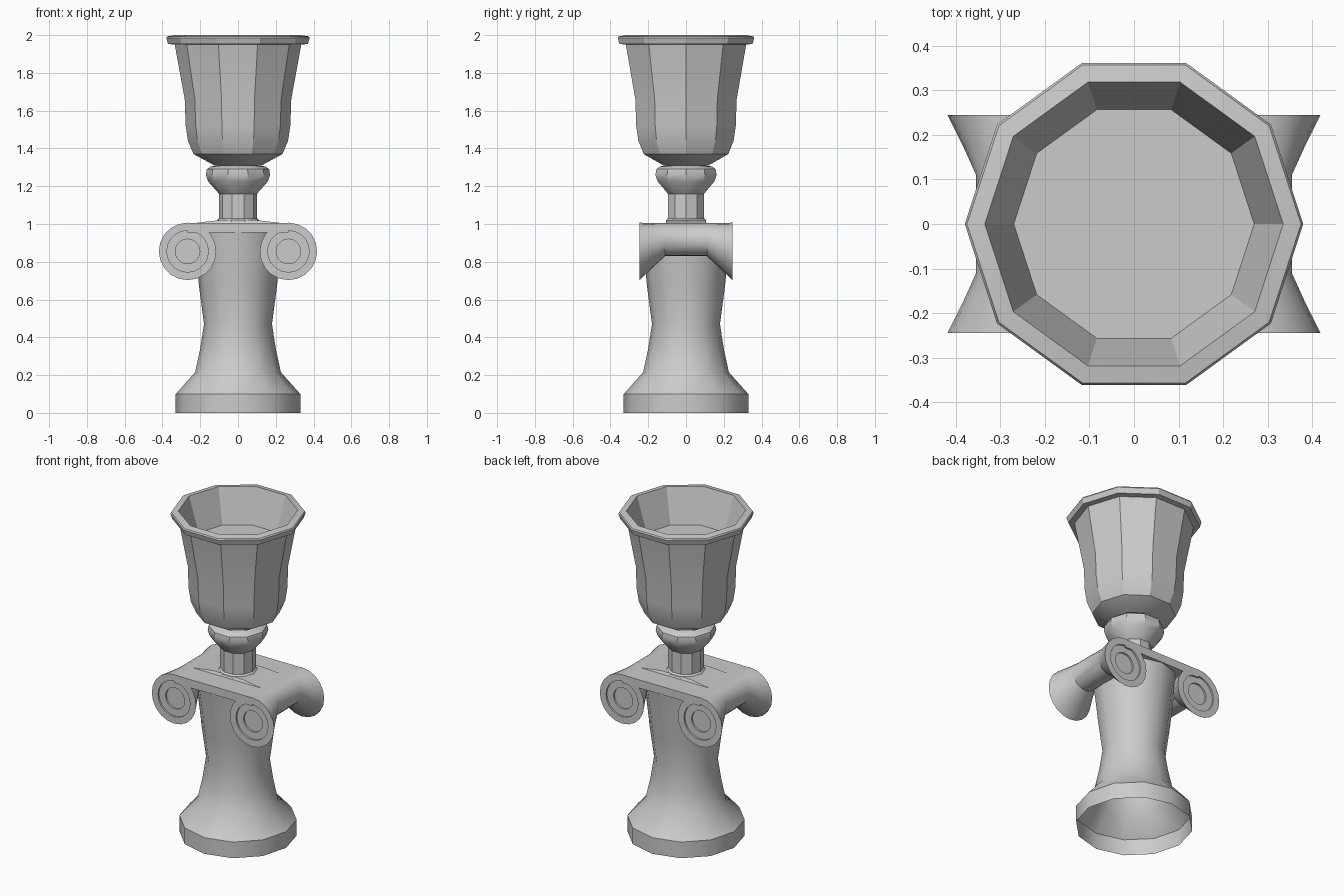
import bpy, bmesh
from math import cos, sin, pi, radians

if "Cube" in bpy.data.objects:
    bpy.data.objects.remove(bpy.data.objects["Cube"])


def finish(name, bm, angle=32):
    bmesh.ops.recalc_face_normals(bm, faces=bm.faces)
    me = bpy.data.meshes.new(name)
    bm.to_mesh(me)
    bm.free()
    ob = bpy.data.objects.new(name, me)
    bpy.context.collection.objects.link(ob)
    bpy.ops.object.select_all(action='DESELECT')
    ob.select_set(True)
    bpy.context.view_layer.objects.active = ob
    bpy.ops.object.shade_smooth_by_angle(angle=radians(angle))
    return ob


def loft(name, rings, cap_start=False, cap_end=False):
    """Skin a list of closed rings of points."""
    bm = bmesh.new()
    vs = [[bm.verts.new(p) for p in ring] for ring in rings]
    n = len(vs[0])
    for a, b in zip(vs, vs[1:]):
        for i in range(n):
            j = (i + 1) % n
            bm.faces.new((a[i], a[j], b[j], b[i]))
    if cap_start:
        bm.faces.new(vs[0])
    if cap_end:
        bm.faces.new(vs[-1])
    return finish(name, bm)


def lathe(name, profile, n, **caps):
    rings = [[(r * cos(2 * pi * i / n), r * sin(2 * pi * i / n), z)
              for i in range(n)] for r, z in profile]
    return loft(name, rings, **caps)


def rect(x, y, z):
    return [(-x, -y, z), (x, -y, z), (x, y, z), (-x, y, z)]


# Hollow column, open underneath
lathe("column", [(0.33, 0), (0.33, 0.10), (0.227, 0.215), (0.20, 0.34),
                 (0.18, 0.47), (0.205, 0.66), (0.22, 0.80), (0.242, 0.96)], 12)

# Scroll rolls: pinched in the middle, tops level, recessed rings on the ends
TOP, N = 1.005, 20
half = [(0.245, 0.15, 0.065, 0.235), (0.245, 0.15, 0.11, 0.235)]
for side, sx in (("left", -1), ("right", 1)):
    # y, tangent radius (sets the centre height), ring radius
    end = [(0.225, 0.15, 0.065), (0.235, 0.15, 0.065), (0.235, 0.15, 0.11),
           (0.245, 0.15, 0.11), (0.245, 0.15, 0.152), (0.175, 0.117, 0.117),
           (0.11, 0.0875, 0.0875)]
    stations = [(-y, c, r) for y, c, r in end] + end[::-1]
    rings = [[(sx * 0.267 + r * cos(2 * pi * i / N), y,
               TOP - c + r * sin(2 * pi * i / N)) for i in range(N)]
             for y, c, r in stations]
    loft(side + "_scroll", rings, cap_start=True, cap_end=True)

# Slab joining the scrolls, with a low raised pad under the stem
loft("capital_slab", [rect(0.267, 0.245, 0.955), rect(0.267, 0.245, TOP)],
     cap_start=True, cap_end=True)
loft("stem_pad", [rect(0.25, 0.11, TOP - 0.002), rect(0.10, 0.10, 1.02)],
     cap_end=True)

# Stem and rounded knob
lathe("stem", [(0.11, 1.01), (0.11, 1.02), (0.10, 1.03), (0.10, 1.16)], 10)
lathe("knob", [(0.10, 1.16), (0.158, 1.225), (0.17, 1.26), (0.165, 1.29),
               (0.145, 1.305), (0.10, 1.31)], 10)

# Ten-sided cup with a lip and a shallow flat floor inside
lathe("cup", [(0.10, 1.31), (0.125, 1.31), (0.235, 1.37), (0.265, 1.44),
              (0.277, 1.52), (0.282, 1.66), (0.335, 1.95), (0.37, 1.953),
              (0.38, 1.985), (0.375, 1.993), (0.335, 2.0), (0.27, 1.79)],
      10, cap_end=True)
